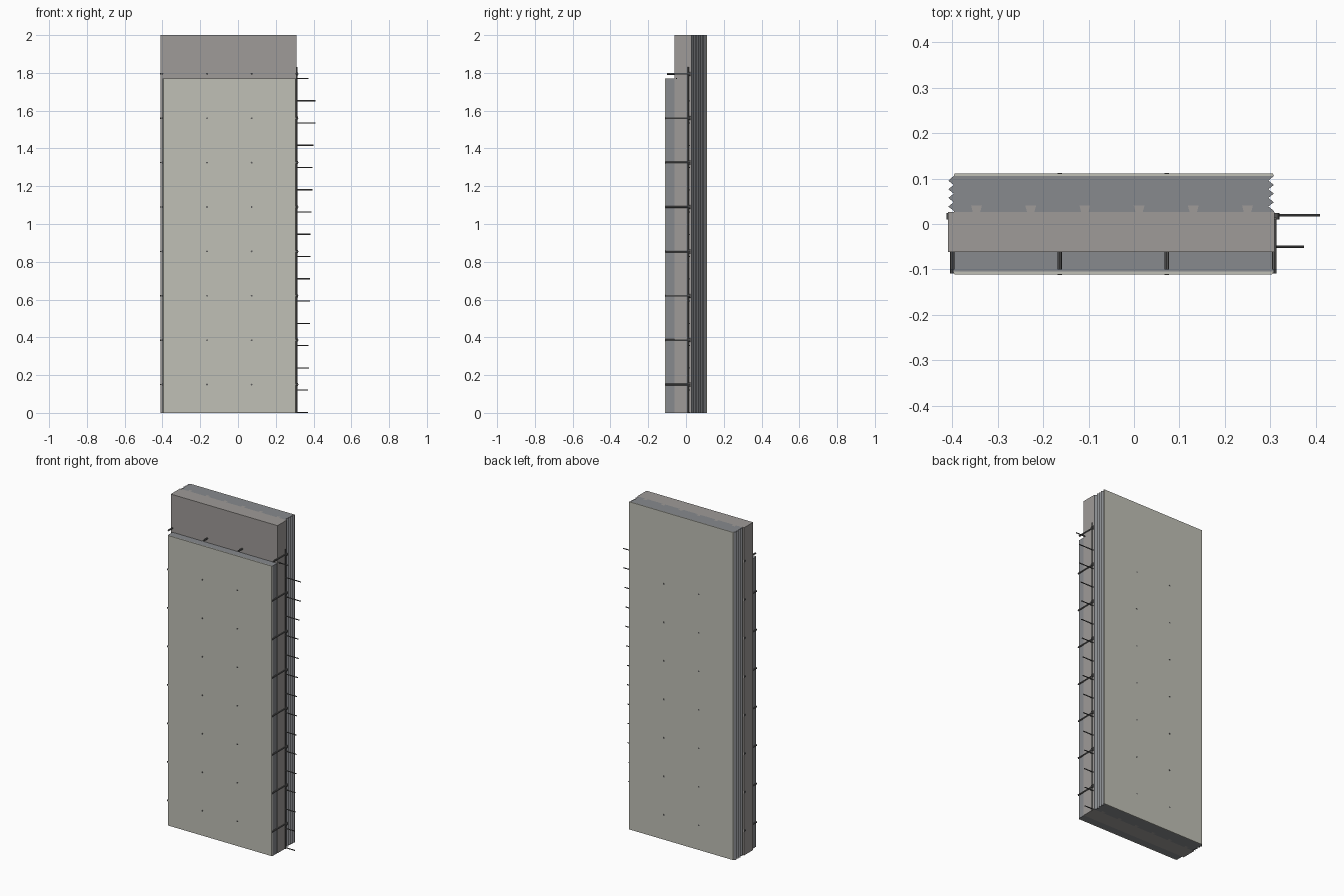
import bpy, bmesh, math
from mathutils import Vector

if "Cube" in bpy.data.objects:
    bpy.data.objects.remove(bpy.data.objects["Cube"])


def material(name, colour):
    m = bpy.data.materials.new(name)
    m.diffuse_color = (*colour, 1)
    m.use_nodes = True
    m.node_tree.nodes["Principled BSDF"].inputs["Base Color"].default_value = m.diffuse_color
    return m


FACING = material("olive_facing", (0.53, 0.53, 0.47))
CONCRETE = material("blue_grey_concrete", (0.245, 0.254, 0.27))
FOAM = material("warm_grey_insulation", (0.345, 0.328, 0.315))
STEEL = material("dark_steel", (0.11, 0.11, 0.11))


def finish(name, bm, mat):
    me = bpy.data.meshes.new(name)
    bm.to_mesh(me)
    bm.free()
    me.materials.append(mat)
    ob = bpy.data.objects.new(name, me)
    bpy.context.collection.objects.link(ob)
    return ob


def prism(name, outline, height, mat):
    """Extrude an x/y outline upward from the floor."""
    bm = bmesh.new()
    face = bm.faces.new([bm.verts.new((x, y, 0)) for x, y in outline])
    ext = bmesh.ops.extrude_face_region(bm, geom=[face])
    verts = [v for v in ext["geom"] if isinstance(v, bmesh.types.BMVert)]
    bmesh.ops.translate(bm, verts=verts, vec=(0, 0, height))
    bmesh.ops.recalc_face_normals(bm, faces=bm.faces[:])
    return finish(name, bm, mat)


def rods(name, segments, radius, sides=8):
    """One object made of many straight round rods."""
    bm = bmesh.new()
    for a, b in segments:
        a, b = Vector(a), Vector(b)
        new = bmesh.ops.create_cone(bm, cap_ends=True, segments=sides, radius1=radius,
                                    radius2=radius, depth=(b - a).length)["verts"]
        rot = (b - a).to_track_quat('Z', 'Y').to_matrix()
        bmesh.ops.rotate(bm, verts=new, matrix=rot)
        bmesh.ops.translate(bm, verts=new, vec=(a + b) / 2)
    return finish(name, bm, STEEL)


# Dovetail ribs shared by the insulation core and the back slab
joint = 0.026
ribs = []
for i in range(6):
    c = -0.347 + i * 0.1194
    ribs += [(c - 0.008, joint), (c - 0.012, 0.041), (c + 0.012, 0.041), (c + 0.008, joint)]

# Insulation core
prism("insulation_core",
      [(0.31, joint), (0.31, -0.062), (-0.41, -0.062), (-0.41, joint)] + ribs, 2.0, FOAM)

# Back slab with interlocking zigzag edges
zig = [(-0.397, joint)]
for i in range(4):
    y = 0.029 + i * 0.019
    zig += [(-0.397, y), (-0.409, y + 0.0095)]
zig += [(-0.397, 0.106)]
right_edge = [(x + 0.705, y) for x, y in zig]
prism("back_slab", ribs + right_edge + zig[::-1], 2.0, CONCRETE)

# Shorter front slab
prism("front_slab", [(-0.399, -0.062), (-0.399, -0.105),
                     (0.308, -0.105), (0.308, -0.062)], 1.77, CONCRETE)

# Thin facing sheets with slightly chamfered edges
prism("front_facing", [(-0.399, -0.105), (-0.395, -0.111),
                       (0.304, -0.111), (0.308, -0.105)], 1.77, FACING)
prism("back_facing", [(-0.397, 0.106), (-0.395, 0.111),
                      (0.306, 0.111), (0.308, 0.106)], 2.0, FACING)

# Cross ties in rows through the panel
rows = [0.15 + i * 0.235 for i in range(8)]
through, edge = [], []
for i, z in enumerate(rows):
    top = i == 7
    for x in (-0.164, 0.072):
        through.append(((x, -0.1 if top else -0.1118, z), (x, 0.02 if top else 0.1118, z)))
    for x in (-0.400, 0.309):
        edge.append(((x, -0.1 if top else -0.109, z), (x, 0.022, z)))
rods("through_ties", through, 0.005)
rods("edge_ties", edge, 0.005)

# Small clips on the edges where ties meet the mesh
rods("tie_clips", [((x, 0.010, z), (x, 0.024, z)) for z in rows for x in (-0.402, 0.309)], 0.011)

# Reinforcing mesh: upright plus protruding horizontal bars
rods("mesh_upright", [((0.312, 0.012, 0), (0.312, 0.012, 1.83))], 0.003)
ends = [0.37, 0.37, 0.375, 0.372, 0.38, 0.38, 0.38, 0.383,
        0.385, 0.39, 0.395, 0.395, 0.40, 0.41, 0.41]
bars = [((0.29, 0.019, 0.003 + 0.1178 * i), (e, 0.019, 0.003 + 0.1178 * i))
        for i, e in enumerate(ends)]
bars.append(((0.29, -0.05, 1.77), (0.374, -0.05, 1.77)))
rods("mesh_bars", bars, 0.003)
